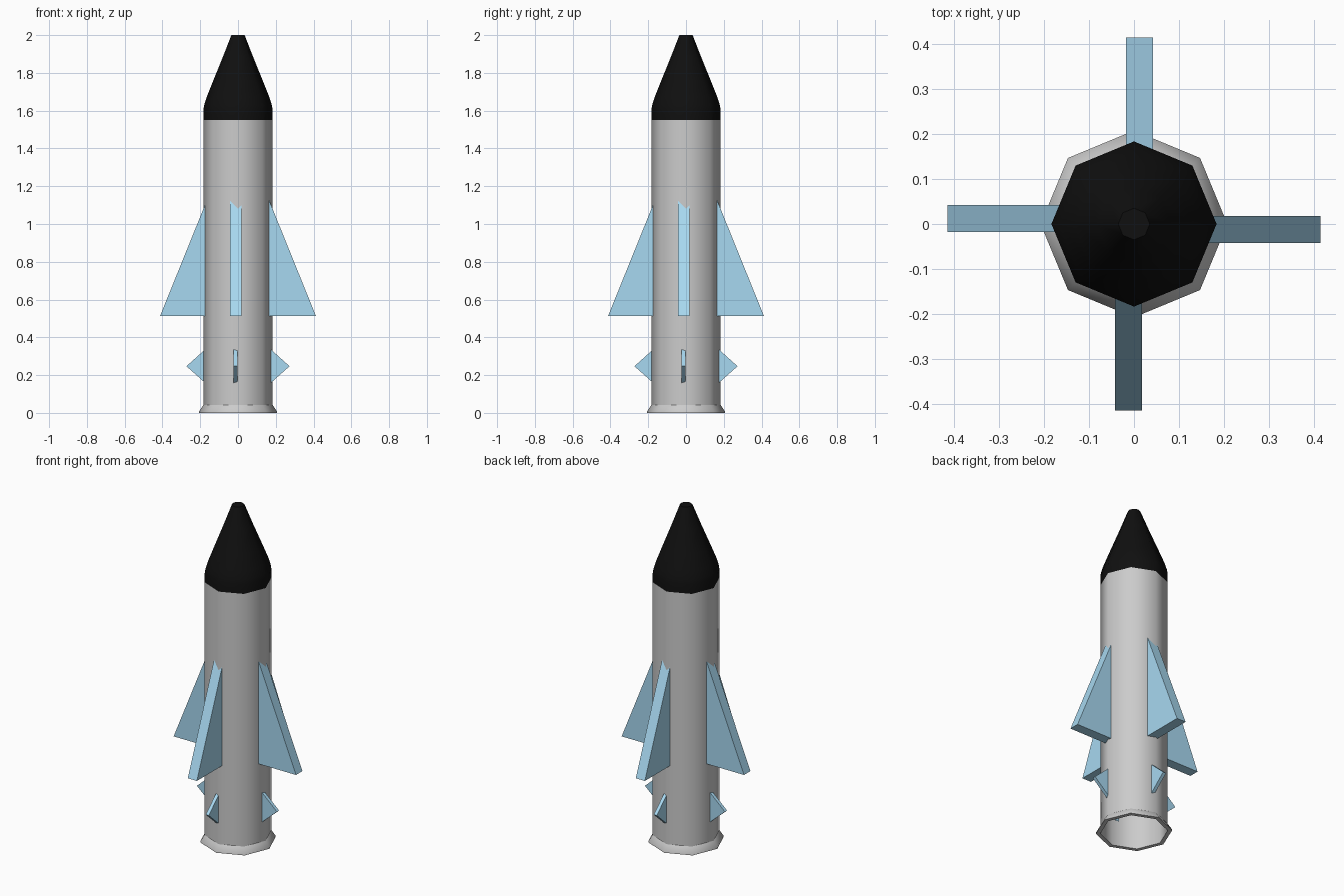
import bpy, bmesh, math

if "Cube" in bpy.data.objects:
    bpy.data.objects.remove(bpy.data.objects["Cube"])

SIDES = 8


def material(name, colour):
    m = bpy.data.materials.new(name)
    m.diffuse_color = (*colour, 1)
    m.use_nodes = True
    m.node_tree.nodes["Principled BSDF"].inputs["Base Color"].default_value = m.diffuse_color
    return m


def finish(bm, name, mat=None):
    bmesh.ops.recalc_face_normals(bm, faces=bm.faces)
    me = bpy.data.meshes.new(name)
    bm.to_mesh(me)
    bm.free()
    ob = bpy.data.objects.new(name, me)
    bpy.context.collection.objects.link(ob)
    if mat:
        me.materials.append(mat)
    return ob


def lathe(name, profile, mat=None, cap=False, closed=False, smooth=50):
    """Eight-sided turned part from (radius, height) points."""
    bm = bmesh.new()
    rings = [[bm.verts.new((r * math.cos(a), r * math.sin(a), z))
              for a in (math.tau * i / SIDES for i in range(SIDES))]
             for r, z in profile]
    pairs = list(zip(rings, rings[1:]))
    if closed:
        pairs.append((rings[-1], rings[0]))
    for lo, hi in pairs:
        for i in range(SIDES):
            j = (i + 1) % SIDES
            bm.faces.new((lo[i], lo[j], hi[j], hi[i]))
    if cap:
        bm.faces.new(rings[-1])
    ob = finish(bm, name, mat)
    bpy.ops.object.select_all(action='DESELECT')
    bpy.context.view_layer.objects.active = ob
    ob.select_set(True)
    bpy.ops.object.shade_smooth_by_angle(angle=math.radians(smooth))
    return ob


def fins(name, outline, thickness, offset, mat):
    """Four flat fins around the body, each pushed a little to one side."""
    for k in range(4):
        bm = bmesh.new()
        y = offset - thickness / 2
        face = bm.faces.new([bm.verts.new((x, y, z)) for x, z in outline])
        ext = bmesh.ops.extrude_face_region(bm, geom=[face])
        moved = [v for v in ext['geom'] if isinstance(v, bmesh.types.BMVert)]
        bmesh.ops.translate(bm, verts=moved, vec=(0, thickness, 0))
        ob = finish(bm, f"{name}_{k + 1}", mat)
        ob.rotation_euler.z = k * math.pi / 2


black = material("black", (0.005, 0.005, 0.005))
blue = material("light_blue", (0.39, 0.69, 0.88))

# Hollow body tube, open at the bottom
lathe("body_tube", [(0.183, 0.0), (0.183, 1.55)])

# Flared skirt around the base
lathe("base_skirt", [(0.183, 0.0), (0.207, 0.0), (0.207, 0.006), (0.183, 0.042)], smooth=46)

# Blunt-tipped nose
lathe("nose_cone", [(0.183, 1.55), (0.183, 1.605), (0.179, 1.63), (0.166, 1.672),
                    (0.132, 1.757), (0.083, 1.877), (0.035, 2.0)], black, cap=True)

# Large swept fins and small diamond-edged fins
fins("large_fin", [(0.155, 0.512), (0.413, 0.512), (0.155, 1.15)], 0.06, -0.0125, blue)
fins("small_fin", [(0.155, 0.142), (0.273, 0.247), (0.155, 0.353)], 0.02, -0.0125, blue)
